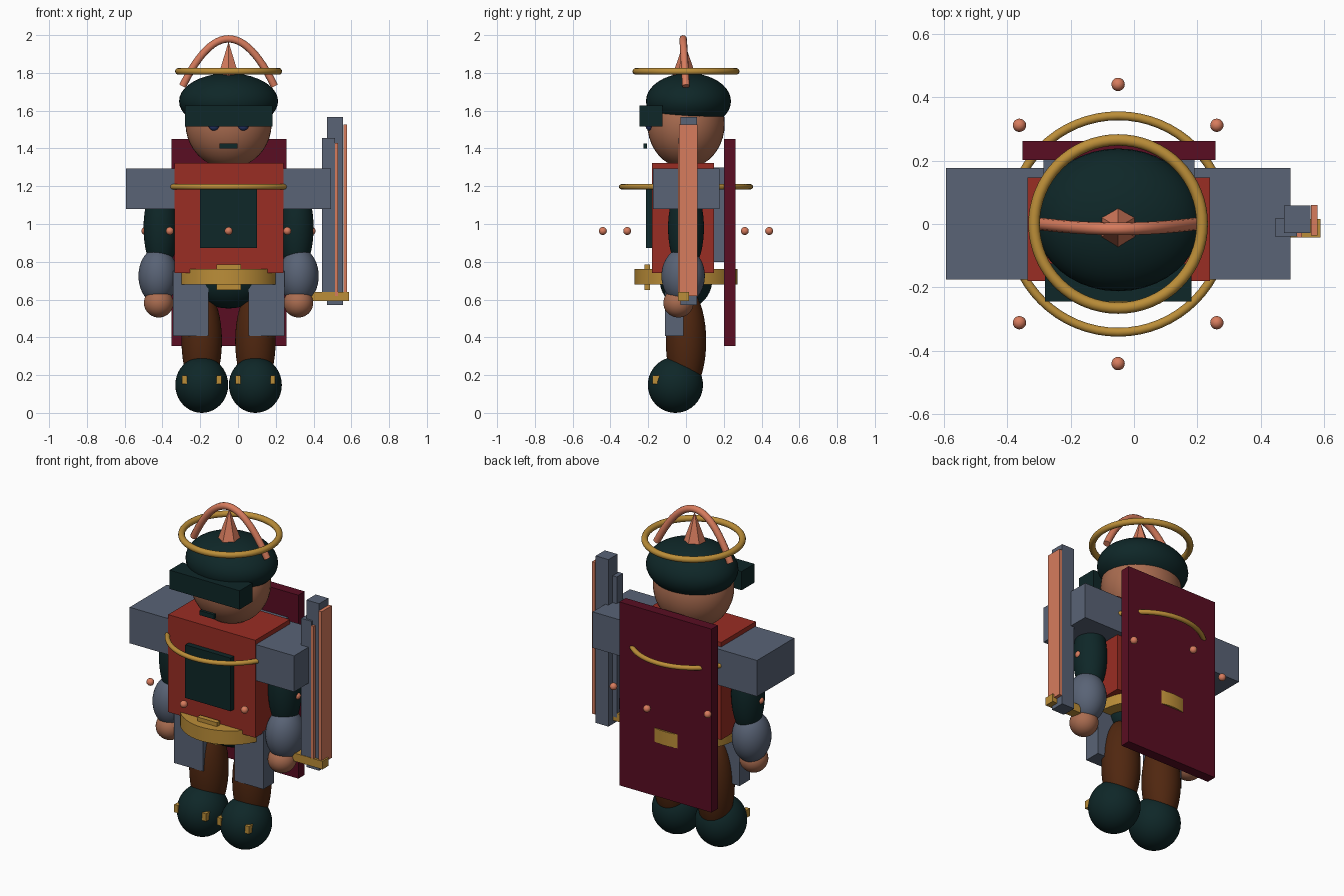
import bpy, math

if "Cube" in bpy.data.objects:
    bpy.data.objects.remove(bpy.data.objects["Cube"])

CX = -0.05  # body centre line


def material(name, rgb):
    m = bpy.data.materials.new(name)
    m.diffuse_color = (*rgb, 1)
    m.use_nodes = True
    m.node_tree.nodes["Principled BSDF"].inputs["Base Color"].default_value = m.diffuse_color
    return m


RED = material("tunic red", (0.32, 0.026, 0.017))
GREY = material("armour grey", (0.10, 0.125, 0.18))
TEAL = material("dark teal", (0.0045, 0.02, 0.021))
GOLD = material("gold", (0.50, 0.27, 0.04))
SKIN = material("skin", (0.40, 0.15, 0.08))
COPPER = material("copper", (0.68, 0.20, 0.11))
BROWN = material("brown", (0.08, 0.02, 0.005))
MAROON = material("cape maroon", (0.10, 0.004, 0.016))
NAVY = material("eye blue", (0.02, 0.04, 0.15))


def finish(name, mat, smooth=False):
    o = bpy.context.object
    o.name = name
    o.data.materials.append(mat)
    if smooth:
        bpy.ops.object.shade_smooth_by_angle(angle=math.radians(40))
    return o


def box(name, mat, x, y, z):
    """Box from (min, max) pairs."""
    bpy.ops.mesh.primitive_cube_add(size=1, location=[sum(r) / 2 for r in (x, y, z)])
    o = bpy.context.object
    o.scale = [r[1] - r[0] for r in (x, y, z)]
    bpy.ops.object.transform_apply(location=False, rotation=False)
    return finish(name, mat)


def ball(name, mat, centre, radii, seg=40):
    bpy.ops.mesh.primitive_uv_sphere_add(segments=seg, ring_count=seg // 2, radius=1, location=centre)
    bpy.context.object.scale = radii
    bpy.ops.object.transform_apply(location=False, rotation=False)
    return finish(name, mat, True)


def ring(name, mat, z, major, minor):
    bpy.ops.mesh.primitive_torus_add(location=(CX, 0, z), major_radius=major, minor_radius=minor,
                                     major_segments=64, minor_segments=14)
    return finish(name, mat, True)


def side_box(name, mat, s, inner, outer, y, z):
    """Box on side s, measured outwards from the body centre line."""
    a, b = CX + s * inner, CX + s * outer
    return box(name, mat, (min(a, b), max(a, b)), y, z)


# limbs and paired armour
for s, side in ((-1, "left"), (1, "right")):
    bx = CX + s * 0.142
    ball(side + "_boot", TEAL, (bx, -0.056, 0.148), (0.14, 0.146, 0.148))
    for d in (-0.092, 0.092):
        box(side + "_boot_buckle", GOLD, (bx + d - 0.013, bx + d + 0.013), (-0.178, -0.135), (0.152, 0.198))
    ball(side + "_leg", BROWN, (bx, 0, 0.38), (0.107, 0.107, 0.28))
    side_box(side + "_thigh_plate", GREY, s, 0.105, 0.295, (-0.11, -0.012), (0.407, 0.75))
    side_box(side + "_shoulder_plate", GREY, s, 0.22, 0.543, (-0.175, 0.177), (1.08, 1.295))
    ball(side + "_upper_arm", TEAL, (CX + s * 0.36, 0, 0.98), (0.09, 0.095, 0.24))
    ball(side + "_forearm", GREY, (CX + s * 0.373, -0.015, 0.725), (0.104, 0.115, 0.148))
    ball(side + "_hand", SKIN, (CX + s * 0.37, -0.04, 0.582), (0.078, 0.08, 0.077))
    ball(side + "_eye", NAVY, (CX + s * 0.078, -0.195, 1.525), (0.03, 0.02, 0.03), 20)

# torso, belt and cape
ball("pelvis", TEAL, (CX, 0, 0.71), (0.21, 0.14, 0.157))
box("torso", RED, (-0.335, 0.24), (-0.18, 0.147), (0.74, 1.322))
box("chest_panel", TEAL, (-0.20, 0.10), (-0.212, -0.17), (0.873, 1.19))
box("back_plate", GREY, (-0.285, 0.19), (0.14, 0.205), (0.80, 1.30))
box("cape", MAROON, (-0.352, 0.257), (0.202, 0.262), (0.355, 1.45))
bpy.ops.mesh.primitive_cylinder_add(vertices=64, radius=0.273, depth=0.083, location=(CX, 0, 0.72))
finish("belt", GOLD, True)
box("belt_buckle", GOLD, (CX - 0.065, CX + 0.065), (-0.22, -0.19), (0.65, 0.785))

# floating rings and orbs
ring("chest_ring", GOLD, 1.197, 0.341, 0.014)
ring("halo", GOLD, 1.808, 0.265, 0.018)
for i in range(8):
    a = i * math.pi / 4
    ball("orb", COPPER, (CX + 0.44 * math.cos(a), 0.44 * math.sin(a), 0.963), (0.021,) * 3, 20)

# head
ball("head", SKIN, (CX, 0, 1.53), (0.228, 0.205, 0.235))
ball("cap", TEAL, (CX, 0.013, 1.65), (0.262, 0.225, 0.148))
box("visor", TEAL, (-0.28, 0.182), (-0.245, -0.125), (1.515, 1.627))
box("mouth", TEAL, (-0.097, -0.002), (-0.225, -0.207), (1.40, 1.427))

# crest: six-sided spike and a curved arch
bpy.ops.mesh.primitive_cone_add(vertices=6, radius1=0.07, radius2=0, depth=0.2, location=(CX, -0.01, 1.865))
finish("crest_spike", COPPER)
curve = bpy.data.curves.new("crest_arch", "CURVE")
curve.dimensions = "3D"
curve.bevel_depth = 0.02
curve.bevel_resolution = 3
curve.use_fill_caps = True
spline = curve.splines.new("POLY")
N = 25
spline.points.add(N - 1)
for i, p in enumerate(spline.points):
    t = -1 + 2 * i / (N - 1)
    p.co = (CX + 0.243 * t, -0.015 * (1 - t * t), 1.98 - 0.25 * t * t, 1)
    p.radius = 1
spline.use_smooth = True
curve.materials.append(COPPER)
arch = bpy.data.objects.new("crest_arch", curve)
bpy.context.collection.objects.link(arch)

# weapon held beside the right hand
box("blade", GREY, (0.472, 0.556), (-0.028, 0.058), (0.57, 1.567))
box("blade_spine", GREY, (0.445, 0.513), (-0.04, 0.017), (0.615, 1.455))
box("blade_edge", COPPER, (0.558, 0.578), (-0.037, 0.06), (0.62, 1.528))
box("blade_inlay", COPPER, (0.513, 0.53), (-0.043, -0.02), (0.62, 1.43))
box("weapon_guard", GOLD, (0.39, 0.588), (-0.043, 0.016), (0.592, 0.64))
